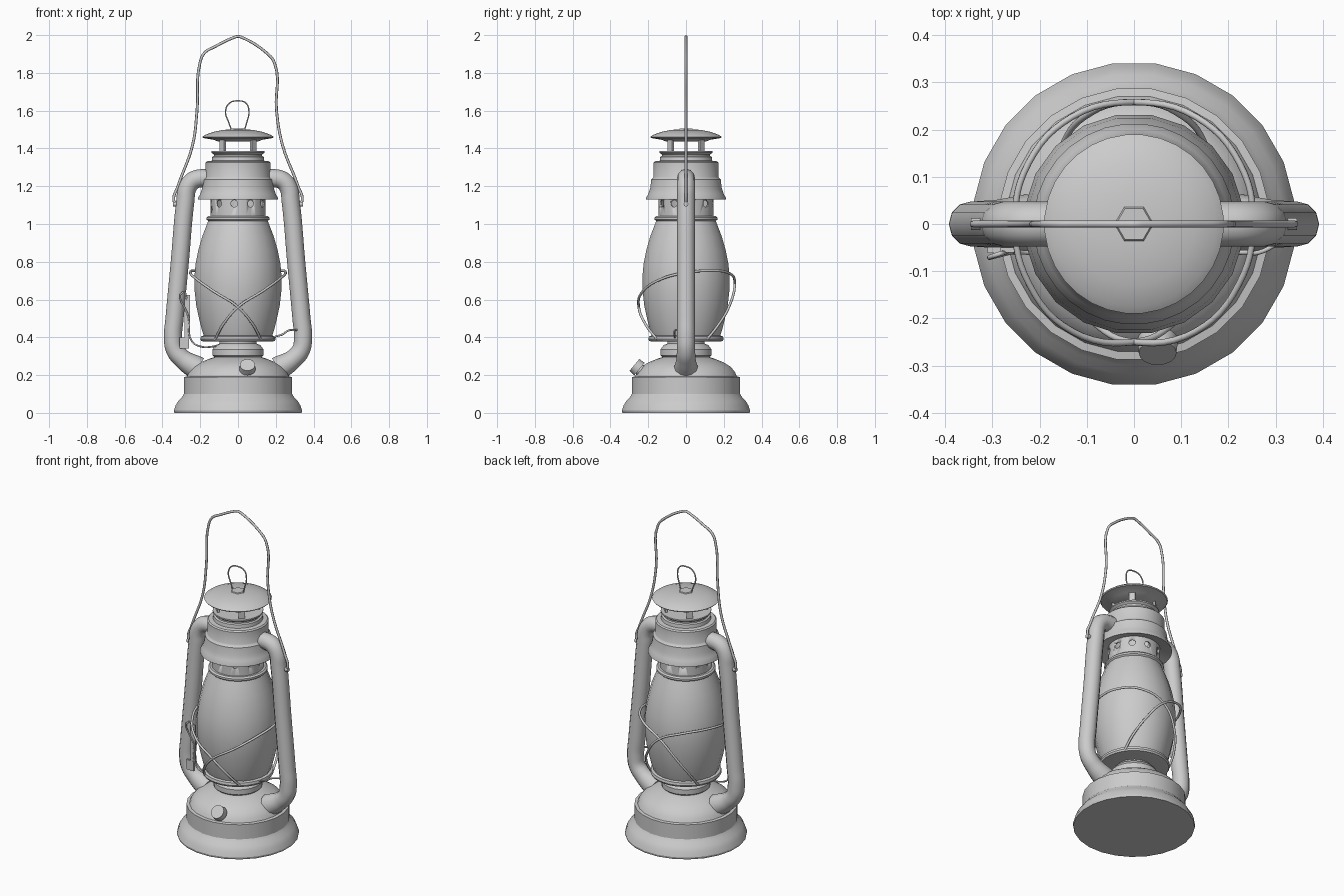
import bpy, bmesh, math
from mathutils import Vector, Matrix

cube = bpy.data.objects.get("Cube")
if cube:
    bpy.data.objects.remove(cube, do_unlink=True)

metal = bpy.data.materials.new("grey metal")
metal.use_nodes = True
GREY = (0.6, 0.6, 0.6, 1)
metal.diffuse_color = GREY
metal.node_tree.nodes["Principled BSDF"].inputs["Base Color"].default_value = GREY


def finish(name, bm, angle=32):
    bmesh.ops.remove_doubles(bm, verts=bm.verts, dist=1e-5)
    bmesh.ops.recalc_face_normals(bm, faces=bm.faces)
    mesh = bpy.data.meshes.new(name)
    bm.to_mesh(mesh)
    bm.free()
    obj = bpy.data.objects.new(name, mesh)
    bpy.context.collection.objects.link(obj)
    mesh.materials.append(metal)
    bpy.ops.object.select_all(action='DESELECT')
    obj.select_set(True)
    bpy.context.view_layer.objects.active = obj
    bpy.ops.object.shade_smooth_by_angle(angle=math.radians(angle))
    return obj


def lathe(name, profile, sides=32, closed=False):
    """Spin (radius, height) pairs round the z axis."""
    bm = bmesh.new()
    pts = profile + profile[:1] if closed else profile
    rot = Matrix.Rotation(math.pi / sides, 3, 'Z')
    verts = [bm.verts.new(rot @ Vector((0, -r, z))) for r, z in pts]
    edges = [bm.edges.new(p) for p in zip(verts, verts[1:])]
    bmesh.ops.spin(bm, geom=verts + edges, cent=(0, 0, 0), axis=(0, 0, 1),
                   angle=math.tau, steps=sides, use_merge=True)
    return finish(name, bm)


def wire(name, points, radius, sides=2, scales=None, cyclic=False):
    """Round bar along a smooth path."""
    curve = bpy.data.curves.new(name, 'CURVE')
    curve.dimensions = '3D'
    curve.bevel_depth = radius
    curve.bevel_resolution = sides
    curve.use_fill_caps = True
    curve.resolution_u = 6
    spline = curve.splines.new('BEZIER')
    spline.bezier_points.add(len(points) - 1)
    spline.use_cyclic_u = cyclic
    for i, (bp, p) in enumerate(zip(spline.bezier_points, points)):
        bp.co = p
        bp.handle_left_type = bp.handle_right_type = 'AUTO'
        bp.radius = scales[i] if scales else 1
    temp = bpy.data.objects.new(name, curve)
    bpy.context.collection.objects.link(temp)
    graph = bpy.context.evaluated_depsgraph_get()
    mesh = bpy.data.meshes.new_from_object(temp.evaluated_get(graph))
    bm = bmesh.new()
    bm.from_mesh(mesh)
    bpy.data.objects.remove(temp, do_unlink=True)
    bpy.data.meshes.remove(mesh)
    return finish(name, bm, 50)


def box(name, size, place, turn=0):
    bm = bmesh.new()
    matrix = Matrix.Rotation(turn, 4, 'Z') @ Matrix.Translation(place) @ Matrix.Diagonal((*size, 1))
    bmesh.ops.create_cube(bm, size=1, matrix=matrix)
    return finish(name, bm)


# Fuel tank with flared foot and domed top
lathe("fuel_tank", [(0, 0), (.34, 0), (.343, .012), (.333, .04), (.318, .065), (.3, .083),
                    (.289, .1), (.289, .19), (.272, .193), (.262, .215), (.24, .243),
                    (.2, .268), (.15, .288), (.12, .297), (0, .297)], 24)
# Burner and the plate that carries the globe
lathe("burner", [(0, .29), (.12, .29), (.137, .305), (.137, .335), (.12, .358),
                 (.1, .367), (.1, .385), (0, .385)], 24)
lathe("globe_plate", [(0, .38), (.17, .377), (.195, .38), (.2, .39), (.197, .405),
                      (.18, .41), (0, .41)])
# Globe
lathe("globe", [(0, .408), (.183, .408), (.194, .44), (.209, .5), (.224, .57), (.233, .65),
                (.234, .72), (.227, .79), (.213, .86), (.193, .93), (.172, .985),
                (.158, 1.02), (0, 1.02)], 20)
lathe("globe_ring", [(0, 1.015), (.158, 1.015), (.167, 1.023), (.167, 1.034),
                     (.158, 1.042), (0, 1.042)])

# Perforated collar, cut by ten short round pegs
collar = lathe("perforated_collar", [(.146, 1.035), (.146, 1.17), (.138, 1.17), (.138, 1.035)],
               closed=True)
bm = bmesh.new()
for i in range(10):
    matrix = (Matrix.Rotation(math.radians(36 * i - 8), 4, 'Z') @ Matrix.Translation((0, -.14, 1.108))
              @ Matrix.Rotation(math.pi / 2, 4, 'X'))
    bmesh.ops.create_cone(bm, cap_ends=True, segments=10, radius1=.019, radius2=.019,
                          depth=.06, matrix=matrix)
pegs = finish("hole_cutter", bm)
pegs.hide_render = True
cut = collar.modifiers.new("holes", 'BOOLEAN')
cut.operation = 'DIFFERENCE'
cut.solver = 'EXACT'
cut.object = pegs
bpy.context.view_layer.objects.active = collar
bpy.ops.object.modifier_apply(modifier=cut.name)
bpy.data.objects.remove(pegs, do_unlink=True)

# Hood with flared skirt
lathe("hood", [(.14, 1.15), (.205, 1.132), (.213, 1.13), (.213, 1.137), (.2, 1.16), (.19, 1.19),
               (.185, 1.235), (.176, 1.243), (.172, 1.25), (.172, 1.325), (.165, 1.332),
               (.14, 1.335), (.137, 1.355), (.128, 1.36), (.128, 1.368), (.142, 1.378),
               (.142, 1.386), (0, 1.386)])
# Chimney posts and cap
for i in range(4):
    box("chimney_post", (.035, .012, .075), (0, .115, 1.415), math.radians(45 + 90 * i))
lathe("chimney_cap", [(0, 1.438), (.11, 1.438), (.125, 1.445), (.185, 1.455), (.19, 1.461),
                      (.175, 1.472), (.13, 1.488), (.08, 1.498), (.04, 1.501), (0, 1.502)])
wire("lift_ring", [(-.034, 0, 1.497), (-.05, 0, 1.54), (-.066, 0, 1.595), (-.045, 0, 1.64),
                   (0, 0, 1.652), (.042, 0, 1.64), (.058, 0, 1.595), (.047, 0, 1.54),
                   (.034, 0, 1.497)], .004, 1)
lathe("lift_ring_mount", [(0, 1.5), (.042, 1.5), (.038, 1.506), (0, 1.506)], 6)

# Side air tubes, handle eyes and globe guard wires
for side, label in ((1, "left"), (-1, "right")):
    path = [(.14, 1.238), (.195, 1.242), (.24, 1.228), (.268, 1.19), (.279, 1.12), (.308, .8),
            (.336, .5), (.344, .4), (.334, .335), (.295, .287), (.215, .235)]
    wire(label + "_air_tube", [(side * x, 0, z) for x, z in path], .048, 4,
         [1] * 9 + [1.05, 1.35])
    wire(label + "_handle_eye", [(side * .27, 0, 1.105), (side * .345, 0, 1.105)], .013, 2)
    turns = [(-38, .39, .195), (-22, .46, .225), (0, .56, .25), (30, .645, .262), (60, .71, .256),
             (90, .742, .252), (120, .753, .258), (150, .74, .262), (180, .685, .258),
             (205, .56, .25), (222, .46, .225), (235, .39, .195)]
    wire(label + "_guard_wire",
         [(side * r * math.sin(math.radians(a)), -r * math.cos(math.radians(a)), z)
          for a, z, r in turns], .007)

# Carrying handle
bail = [(-.325, 1.1), (-.34, 1.125), (-.318, 1.2), (-.24, 1.42), (-.217, 1.6), (-.202, 1.85),
        (-.178, 1.905), (-.12, 1.94), (-.02, 1.988), (0, 1.993), (.02, 1.988), (.14, 1.915),
        (.192, 1.855), (.204, 1.6), (.235, 1.42), (.318, 1.2), (.34, 1.125), (.325, 1.1)]
wire("carrying_handle", [(x, 0, z) for x, z in bail], .0075)

# Filler cap tilted out of the tank
bm = bmesh.new()
tilt = Matrix.Translation((.05, -.25, .235)) @ Matrix.Rotation(math.radians(50), 4, 'X')
for radius, low, high in ((.032, -.05, 0), (.043, -.005, .03)):
    bmesh.ops.create_cone(bm, cap_ends=True, segments=16, radius1=radius, radius2=radius * .93,
                          depth=high - low,
                          matrix=tilt @ Matrix.Translation((0, 0, (low + high) / 2)))
finish("filler_cap", bm)

# Globe lifting lever and its wires
box("lever_plate", (.05, .012, .06), (-.285, -.055, .37))
box("lever_arm", (.03, .01, .23), (-.268, -.055, .51))
wire("lever_wire", [(-.27, -.06, .6), (-.29, -.065, .64), (-.26, -.06, .5), (-.245, -.06, .38),
                    (-.2, -.06, .352), (-.13, -.05, .352), (-.05, -.02, .38)], .005)
wire("catch_wire", [(.15, -.05, .385), (.2, -.06, .405), (.235, -.06, .415), (.265, -.06, .435),
                    (.32, -.03, .44)], .005)
